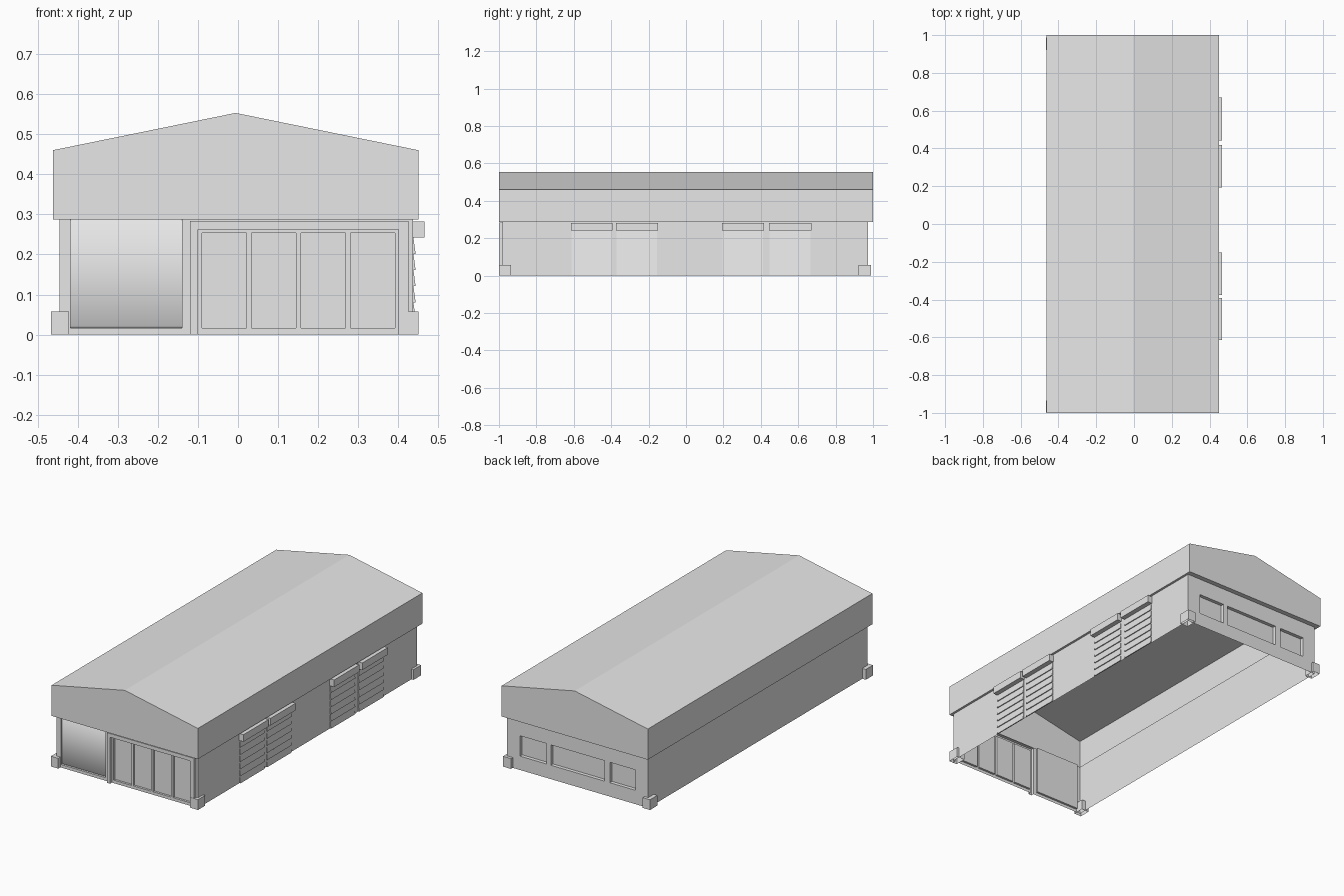
import bpy
import math

cube = bpy.data.objects.get("Cube")
if cube:
    bpy.data.objects.remove(cube, do_unlink=True)

grey = bpy.data.materials.new("plain grey")
grey.use_nodes = True
grey.diffuse_color = (0.8, 0.8, 0.8, 1)
grey.node_tree.nodes["Principled BSDF"].inputs["Base Color"].default_value = (0.8, 0.8, 0.8, 1)

# Shell limits
LEFT, RIGHT = -0.445, 0.437
FRONT, BACK = -0.98, 0.972
EAVE_L, EAVE_R = -0.462, 0.45
EAVE_LOW, EAVE_HIGH, RIDGE = 0.287, 0.46, 0.553


def make(name, verts, faces, smooth=False):
    mesh = bpy.data.meshes.new(name)
    mesh.from_pydata(verts, [], faces)
    mesh.materials.append(grey)
    for poly in mesh.polygons:
        poly.use_smooth = smooth
    obj = bpy.data.objects.new(name, mesh)
    bpy.context.collection.objects.link(obj)
    return obj


def box(name, x, y, z, open_bottom=False):
    verts = [(a, b, c) for c in z for b in y for a in x]
    faces = [(4, 5, 7, 6), (0, 1, 5, 4), (1, 3, 7, 5), (3, 2, 6, 7), (2, 0, 4, 6)]
    if not open_bottom:
        faces.append((0, 2, 3, 1))
    return make(name, verts, faces)


def extrude_y(name, profile, y0, y1, caps=True, closed=True, smooth=False):
    n = len(profile)
    verts = [(x, y, z) for y in (y0, y1) for x, z in profile]
    faces = [(i, (i + 1) % n, (i + 1) % n + n, i + n) for i in range(n if closed else n - 1)]
    if caps:
        faces += [tuple(reversed(range(n))), tuple(range(n, 2 * n))]
    return make(name, verts, faces, smooth)


def relief_wall(name, base, steps, facing):
    """Sheet wall whose rectangles (x0, x1, z0, z1, y) step in or out."""
    xs = sorted({LEFT, RIGHT} | {x for s in steps for x in s[:2]})
    zs = sorted({0, EAVE_LOW} | {z for s in steps for z in s[2:4]})

    def depth(i, k):
        if i < 0 or k < 0 or i >= len(xs) - 1 or k >= len(zs) - 1:
            return base
        x, z = (xs[i] + xs[i + 1]) / 2, (zs[k] + zs[k + 1]) / 2
        y = base
        for x0, x1, z0, z1, level in steps:
            if x0 < x < x1 and z0 < z < z1:
                y = level
        return y

    verts, faces = [], []

    def quad(*points):
        faces.append(tuple(range(len(verts), len(verts) + 4)))
        verts.extend(points if facing < 0 else reversed(points))

    for i in range(len(xs)):
        for k in range(len(zs)):
            d, west, south = depth(i, k), depth(i - 1, k), depth(i, k - 1)
            x, z = xs[i], zs[k]
            if i < len(xs) - 1 and k < len(zs) - 1:
                X, Z = xs[i + 1], zs[k + 1]
                quad((x, d, z), (X, d, z), (X, d, Z), (x, d, Z))
            if k < len(zs) - 1 and west != d:
                quad((x, west, z), (x, d, z), (x, d, zs[k + 1]), (x, west, zs[k + 1]))
            if i < len(xs) - 1 and k > 0 and south != d:
                quad((x, south, z), (xs[i + 1], south, z), (xs[i + 1], d, z), (x, d, z))
    return make(name, verts, faces)


# Roof shell with gables, open underneath
roof = [(EAVE_L, EAVE_LOW), (EAVE_R, EAVE_LOW), (EAVE_R, EAVE_HIGH),
        (-0.006, RIDGE), (EAVE_L, EAVE_HIGH)]
extrude_y("roof", roof[1:] + roof[:1], -1, 1, closed=False)

# Soffit ring joining roof and walls
outer = [(EAVE_L, -1), (EAVE_R, -1), (EAVE_R, 1), (EAVE_L, 1)]
inner = [(LEFT, FRONT), (RIGHT, FRONT), (RIGHT, BACK), (LEFT, BACK)]
make("soffit", [(x, y, EAVE_LOW) for x, y in outer + inner],
     [(i, i + 4, (i + 1) % 4 + 4, (i + 1) % 4) for i in range(4)])

# Long side walls
for name, x in (("right_wall", LEFT), ("left_wall", RIGHT)):
    pts = [(x, FRONT, 0), (x, BACK, 0), (x, BACK, EAVE_LOW), (x, FRONT, EAVE_LOW)]
    make(name, pts if x > 0 else pts[::-1], [(0, 1, 2, 3)])

# Front wall: bay, raised door frame, recessed doors with panes
steps = [(-0.418, -0.14, 0.017, EAVE_LOW, -0.968),
         (-0.12, 0.425, 0, 0.283, -0.997),
         (-0.1, 0.4, 0, 0.262, -0.98)]
steps += [(-0.09 + i * 0.1235, 0.021 + i * 0.1235, 0.017, 0.254, -0.968) for i in range(4)]
relief_wall("front_wall", FRONT, steps, -1)

# Softly rolled panel in the front bay
bay = [(-0.968, 0.017), (-0.973, 0.022), (-0.973, 0.282), (-0.968, EAVE_LOW)]
make("bay_panel", [(x, y, z) for x in (-0.418, -0.14) for y, z in bay],
     [(i, i + 4, i + 5, i + 1) for i in range(3)], smooth=True)

# Back wall with three recessed windows
windows = [(0.19, 0.355), (-0.172, 0.162), (-0.365, -0.206)]
relief_wall("back_wall", BACK, [(a, b, 0.078, 0.193, BACK - 0.02) for a, b in windows], 1)

# Slatted shutters with roller housings on the left side
slats, top = 6, 0.242
for n, (y0, y1) in enumerate([(-0.615, -0.392), (-0.375, -0.15), (0.192, 0.417), (0.443, 0.67)], 1):
    box(f"shutter_housing_{n}", (RIGHT, 0.465), (y0, y1), (top, 0.282))
    pitch = top / slats
    for s in range(slats):
        z = s * pitch
        slat = [(RIGHT, z), (RIGHT + 0.006, z), (RIGHT + 0.0005, z + pitch), (RIGHT, z + pitch)]
        extrude_y(f"shutter_{n}_slat_{s + 1}", slat, y0 + 0.004, y1 - 0.004)

# Corner guards at ground level
for x_name, x in (("right", (-0.467, -0.422)), ("left", (0.4, 0.45))):
    for y_name, y in (("front", (-0.999, -0.935)), ("back", (0.922, 0.988))):
        box(f"{y_name}_{x_name}_corner_guard", x, y, (0, 0.058), open_bottom=True)
